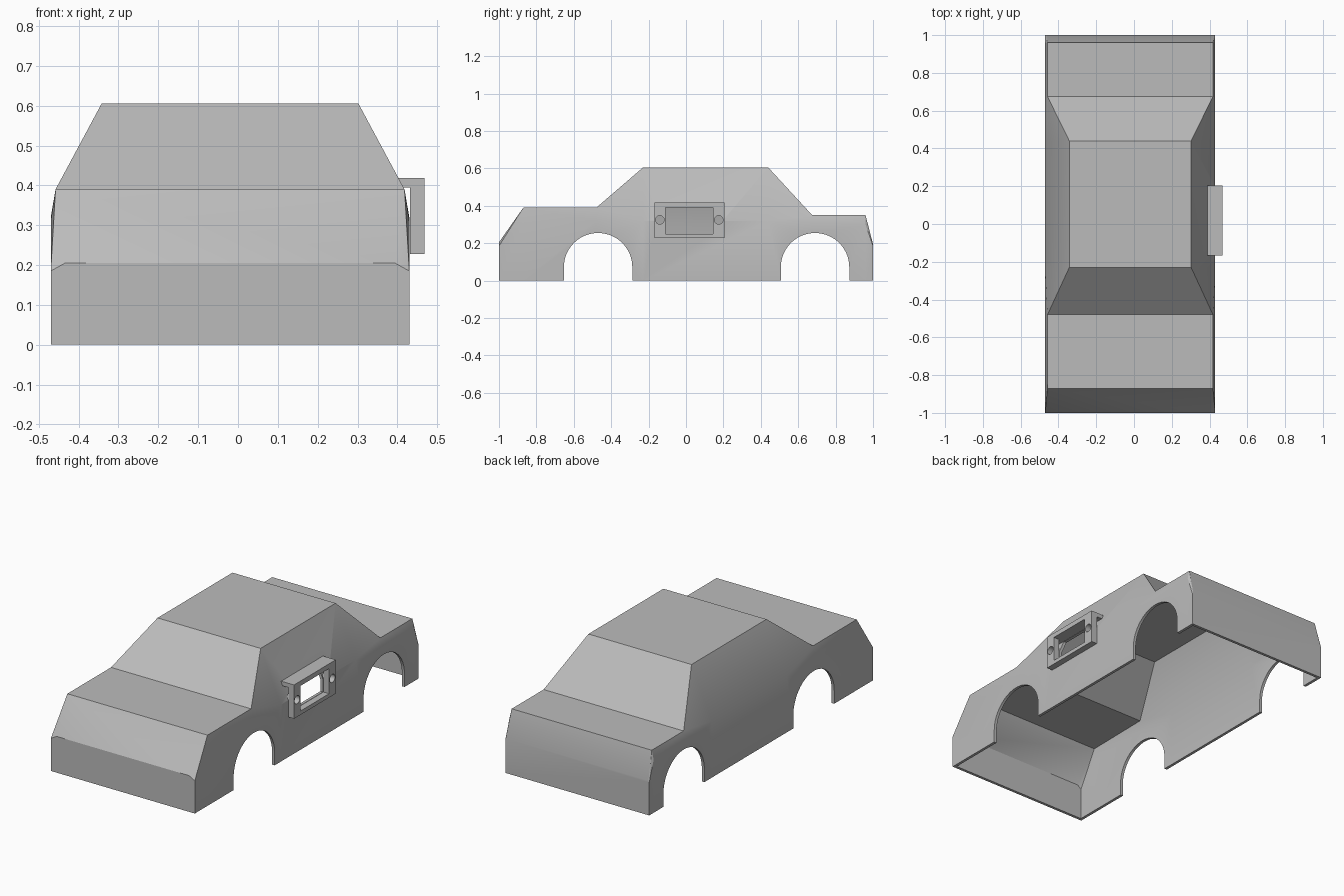
import bpy, bmesh, math
from mathutils import Matrix

cube = bpy.data.objects.get("Cube")
if cube:
    bpy.data.objects.remove(cube, do_unlink=True)

grey = bpy.data.materials.new("plain grey")
grey.use_nodes = True
grey.diffuse_color = (0.5, 0.5, 0.5, 1)
grey.node_tree.nodes["Principled BSDF"].inputs["Base Color"].default_value = (0.5, 0.5, 0.5, 1)

CENTRE = -0.02   # middle of the shell in x
HALF = 0.45      # half width of the shell
WALL = 0.016


def make_object(name, bm):
    bmesh.ops.recalc_face_normals(bm, faces=bm.faces)
    mesh = bpy.data.meshes.new(name)
    bm.to_mesh(mesh)
    bm.free()
    mesh.materials.append(grey)
    ob = bpy.data.objects.new(name, mesh)
    bpy.context.collection.objects.link(ob)
    return ob


def prism(name, outline, x0, x1):
    """Extrude a (y, z) outline along x."""
    bm = bmesh.new()
    face = bm.faces.new([bm.verts.new((x0, y, z)) for y, z in outline])
    out = bmesh.ops.extrude_face_region(bm, geom=[face])
    bmesh.ops.translate(bm, vec=(x1 - x0, 0, 0),
                        verts=[v for v in out["geom"] if isinstance(v, bmesh.types.BMVert)])
    return make_object(name, bm)


def rect(y0, y1, z0, z1):
    return [(y0, z0), (y1, z0), (y1, z1), (y0, z1)]


def arc(y, z, r, turn, steps):
    return [(y + r * math.cos(turn * i / steps), z + r * math.sin(turn * i / steps))
            for i in range(steps)]


def apply_all(ob):
    bpy.context.view_layer.objects.active = ob
    for mod in list(ob.modifiers):
        bpy.ops.object.modifier_apply(modifier=mod.name)


def cut(ob, cutters):
    for c in cutters:
        mod = ob.modifiers.new("cut", "BOOLEAN")
        mod.operation, mod.solver, mod.object = "DIFFERENCE", "EXACT", c
    apply_all(ob)


# Body shell: y, shoulder height, upper edge half width, upper edge height
stations = [(-1, 0.185, 0.414, 0.205), (-0.87, 0.31, 0.438, 0.39),
            (-0.48, 0.32, 0.438, 0.39), (-0.23, 0.32, 0.3225, 0.605),
            (0.44, 0.32, 0.3225, 0.605), (0.675, 0.31, 0.438, 0.35),
            (0.96, 0.30, 0.438, 0.35), (1, 0.185, 0.445, 0.195)]
bm = bmesh.new()
rows = []
for y, shoulder, half, top in stations:
    section = [(HALF, 0), (HALF, shoulder), (half, top)]
    rows.append({s: [bm.verts.new((CENTRE + s * x, y, z)) for x, z in section] for s in (1, -1)})
for i, (a, b) in enumerate(zip(rows, rows[1:])):
    deck_first = stations[i][2] > 0.43
    for s in (1, -1):
        p, q = a[s], b[s]
        bm.faces.new((p[0], q[0], q[1], p[1]))
        if deck_first:
            bm.faces.new((p[1], q[1], p[2]))
            bm.faces.new((q[1], q[2], p[2]))
        else:
            bm.faces.new((p[1], q[1], q[2]))
            bm.faces.new((p[1], q[2], p[2]))
    bm.faces.new((a[1][2], b[1][2], b[-1][2], a[-1][2]))
for end in (rows[0], rows[-1]):
    bm.faces.new(end[1] + end[-1][::-1])
body = make_object("body_shell", bm)
shell = body.modifiers.new("wall", "SOLIDIFY")
shell.thickness, shell.offset, shell.use_even_offset = WALL, -1, True
apply_all(body)

# Wheel arches, side opening and screw holes
arches = []
for y in (-0.47, 0.69):
    r = 0.183
    outline = arc(y, 0.072, r, math.pi, 32) + [(y - r, 0.072), (y - r, -0.1), (y + r, -0.1)]
    arches.append(prism("arch_cutter", outline, -0.7, 0.7))
openings = [prism("opening_cutter", rect(-0.11, 0.145, 0.25, 0.392), 0.3, 0.6)]
openings += [prism("screw_cutter", arc(y, 0.325, 0.023, math.tau, 24), 0.35, 0.6)
             for y in (-0.14, 0.175)]
cut(body, arches + openings)

# Side bracket: upright plate with a lip reaching in to the body
bracket_bm = bmesh.new()
profile = [(0.468, 0.228), (0.468, 0.419), (0.388, 0.419), (0.388, 0.395),
           (0.432, 0.395), (0.432, 0.228)]
face = bracket_bm.faces.new([bracket_bm.verts.new((x, -0.168, z)) for x, z in profile])
out = bmesh.ops.extrude_face_region(bracket_bm, geom=[face])
bmesh.ops.translate(bracket_bm, vec=(0, 0.373, 0),
                    verts=[v for v in out["geom"] if isinstance(v, bmesh.types.BMVert)])
bracket = make_object("side_bracket", bracket_bm)
cut(bracket, openings)

for c in arches + openings:
    bpy.data.objects.remove(c, do_unlink=True)

for ob in (body, bracket):
    bpy.ops.object.select_all(action="DESELECT")
    ob.select_set(True)
    bpy.context.view_layer.objects.active = ob
    bpy.ops.object.shade_smooth_by_angle(angle=math.radians(25))
